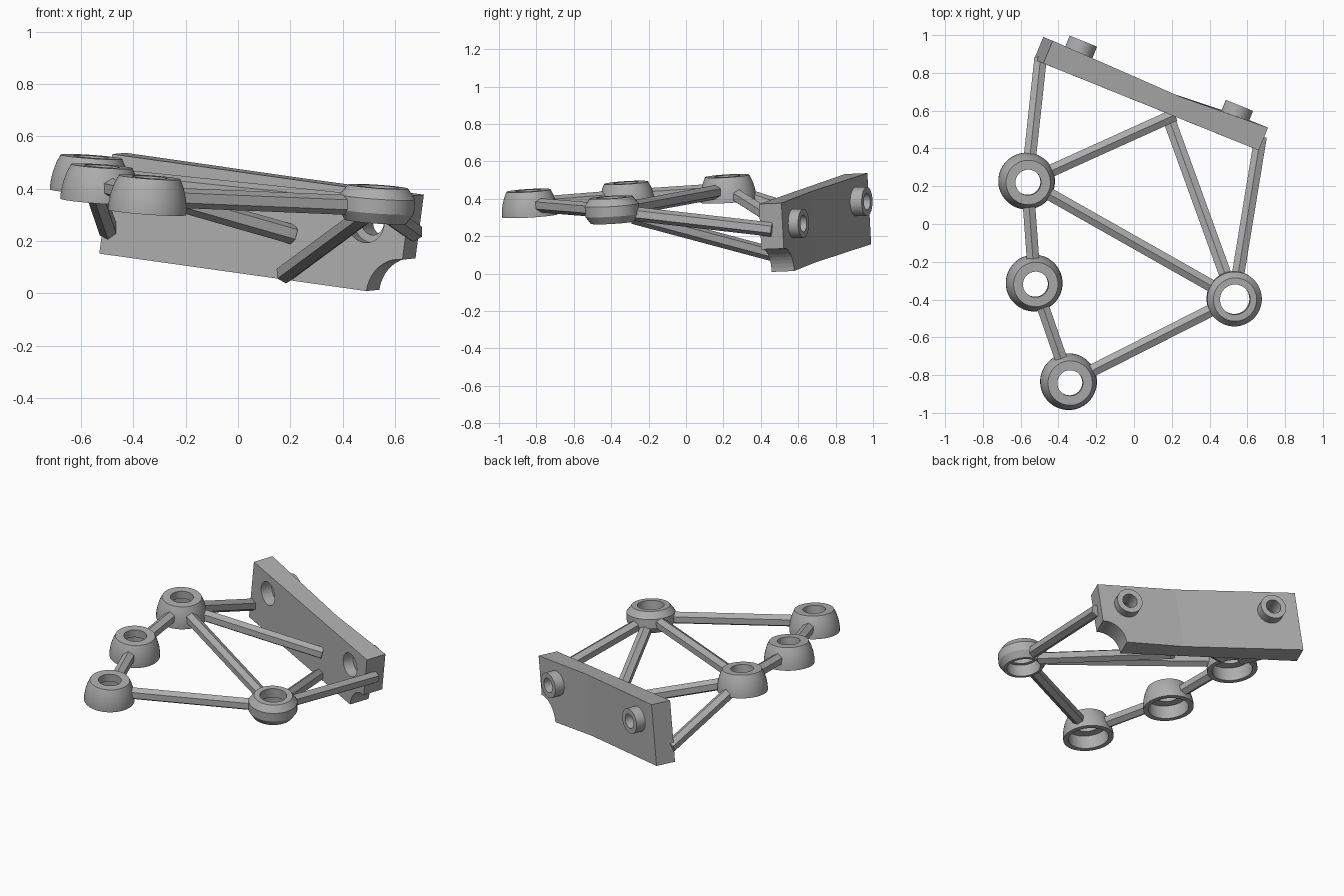
import bpy, bmesh, math
from mathutils import Vector

cube = bpy.data.objects.get("Cube")
if cube:
    bpy.data.objects.remove(cube, do_unlink=True)

grey = bpy.data.materials.new("plain grey")
grey.use_nodes = True
colour = (0.42, 0.42, 0.42, 1)
grey.diffuse_color = colour
grey.node_tree.nodes["Principled BSDF"].inputs["Base Color"].default_value = colour


def finish(bm, name, smooth=True):
    bmesh.ops.recalc_face_normals(bm, faces=bm.faces)
    mesh = bpy.data.meshes.new(name)
    bm.to_mesh(mesh)
    bm.free()
    mesh.materials.append(grey)
    obj = bpy.data.objects.new(name, mesh)
    bpy.context.collection.objects.link(obj)
    bpy.ops.object.select_all(action='DESELECT')
    bpy.context.view_layer.objects.active = obj
    obj.select_set(True)
    if smooth:
        bpy.ops.object.shade_smooth_by_angle(angle=math.radians(25))
    return obj


def lathe(name, profile, origin, axis, sides=40):
    """Closed (radius, height) loop spun round an axis."""
    bm = bmesh.new()
    turn = Vector(axis).to_track_quat('Z', 'Y')
    rings = []
    for i in range(sides):
        a = 2 * math.pi * i / sides
        rings.append([bm.verts.new(turn @ Vector((r * math.cos(a), r * math.sin(a), h)) + Vector(origin))
                      for r, h in profile])
    n = len(profile)
    for i in range(sides):
        p, q = rings[i], rings[(i + 1) % sides]
        for j in range(n):
            bm.faces.new((p[j], q[j], q[(j + 1) % n], p[(j + 1) % n]))
    return finish(bm, name)


def strut(name, start, end, radius=0.038):
    """Hexagonal bar with a ridge on top."""
    start, end = Vector(start), Vector(end)
    along = (end - start).normalized()
    side = along.cross(Vector((0, 0, 1))).normalized()
    up = side.cross(along)
    bm = bmesh.new()
    loops = []
    for p in (start, end):
        loops.append([bm.verts.new(p + radius * (math.sin(a) * side + math.cos(a) * up))
                      for a in (k * math.pi / 3 for k in range(6))])
    for k in range(6):
        m = (k + 1) % 6
        bm.faces.new((loops[0][k], loops[0][m], loops[1][m], loops[1][k]))
    bm.faces.new(loops[0])
    bm.faces.new(loops[1])
    return finish(bm, name, False)


# Socket rings, all tilted to one shared plane
tilt = Vector((0.07, -0.06, 1)).normalized()
cup = [(0.068, 0), (0.118, 0), (0.132, -0.03), (0.144, -0.07), (0.15, -0.11),
       (0.15, -0.135), (0.12, -0.135), (0.12, -0.05), (0.068, -0.05)]
collar = [(0.08, 0), (0.115, 0), (0.145, -0.04), (0.145, -0.095), (0.118, -0.135),
          (0.1, -0.135), (0.1, -0.06), (0.08, -0.06)]
tops = {
    "back_right": (Vector((-0.56, 0.22, 0.522)), cup),
    "middle_right": (Vector((-0.52, -0.32, 0.486)), cup),
    "front_right": (Vector((-0.338, -0.842, 0.444)), cup),
    "left": (Vector((0.535, -0.40, 0.408)), collar),
}
for key, (pos, shape) in tops.items():
    lathe(key + "_ring", shape, pos, tilt)


# Struts between rings
def hub(key):
    return tops[key][0] - 0.075 * tilt


for a, b in (("back_right", "middle_right"), ("middle_right", "front_right"),
             ("front_right", "left"), ("back_right", "left")):
    p, q = hub(a), hub(b)
    step = (q - p).normalized() * 0.125
    strut(a + "_to_" + b + "_strut", p + step, q - step)

# Struts from rings to the plate
for key, label, end in (("back_right", "plate_end", (-0.495, 0.875, 0.24)),
                        ("back_right", "plate_middle", (0.21, 0.575, 0.225)),
                        ("left", "plate_middle", (0.18, 0.57, 0.075)),
                        ("left", "plate_end", (0.67, 0.46, 0.235))):
    p, q = hub(key), Vector(end)
    strut(key + "_to_" + label + "_strut", p + (q - p).normalized() * 0.125, q)

# Mounting plate: notched outline, slightly thinner at the middle
corner = Vector((-0.53, 0.87, 0.152))
across, rise, depth = Vector((1.14, -0.46, -0.16)), Vector((0.05, -0.02, 0.38)), Vector((0.05, 0.12, 0.005))
BEND = 0.6
notch = [(1 - 0.105 * math.cos(t), 0.36 * math.sin(t))
         for t in (k * math.pi / 20 for k in range(11))]
outline_right = [(BEND, 0)] + notch + [(1, 1), (BEND, 1)]
outline_left = [(0, 0), (BEND, 0), (BEND, 1), (0, 1)]
bm = bmesh.new()
for outline in (outline_left, outline_right):
    pts = [corner + u * across + v * rise for u, v in outline]
    front = [bm.verts.new(p) for p in pts]
    back = [bm.verts.new(p + depth * (0.83 if u == BEND else 1)) for p, (u, v) in zip(pts, outline)]
    bm.faces.new(front)
    bm.faces.new(back)
    for k in range(len(pts)):
        m = (k + 1) % len(pts)
        if not outline[k][0] == outline[m][0] == BEND:
            bm.faces.new((front[k], front[m], back[m], back[k]))
bmesh.ops.remove_doubles(bm, verts=bm.verts, dist=0.0001)
plate = finish(bm, "mounting_plate", False)

# Bolt holes through the plate, each with a sleeve standing out behind
normal = Vector((0.374, 0.927, 0)).normalized()
for label, end in (("right", Vector((-0.268, 0.968, 0.385))), ("left", Vector((0.558, 0.628, 0.268)))):
    bm = bmesh.new()
    bmesh.ops.create_cone(bm, cap_ends=True, segments=40, radius1=0.074, radius2=0.074, depth=0.6)
    cutter = finish(bm, "hole_cutter", False)
    cutter.rotation_mode = 'QUATERNION'
    cutter.rotation_quaternion = normal.to_track_quat('Z', 'Y')
    cutter.location = end - 0.15 * normal
    cutter.hide_render = True
    cut = plate.modifiers.new("bolt_hole", 'BOOLEAN')
    cut.operation = 'DIFFERENCE'
    cut.solver = 'EXACT'
    cut.object = cutter
    bpy.context.view_layer.objects.active = plate
    bpy.ops.object.modifier_apply(modifier=cut.name)
    bpy.data.objects.remove(cutter, do_unlink=True)
    lathe(label + "_sleeve", [(0.045, 0), (0.078, 0), (0.078, -0.115), (0.045, -0.115)], end, normal)
